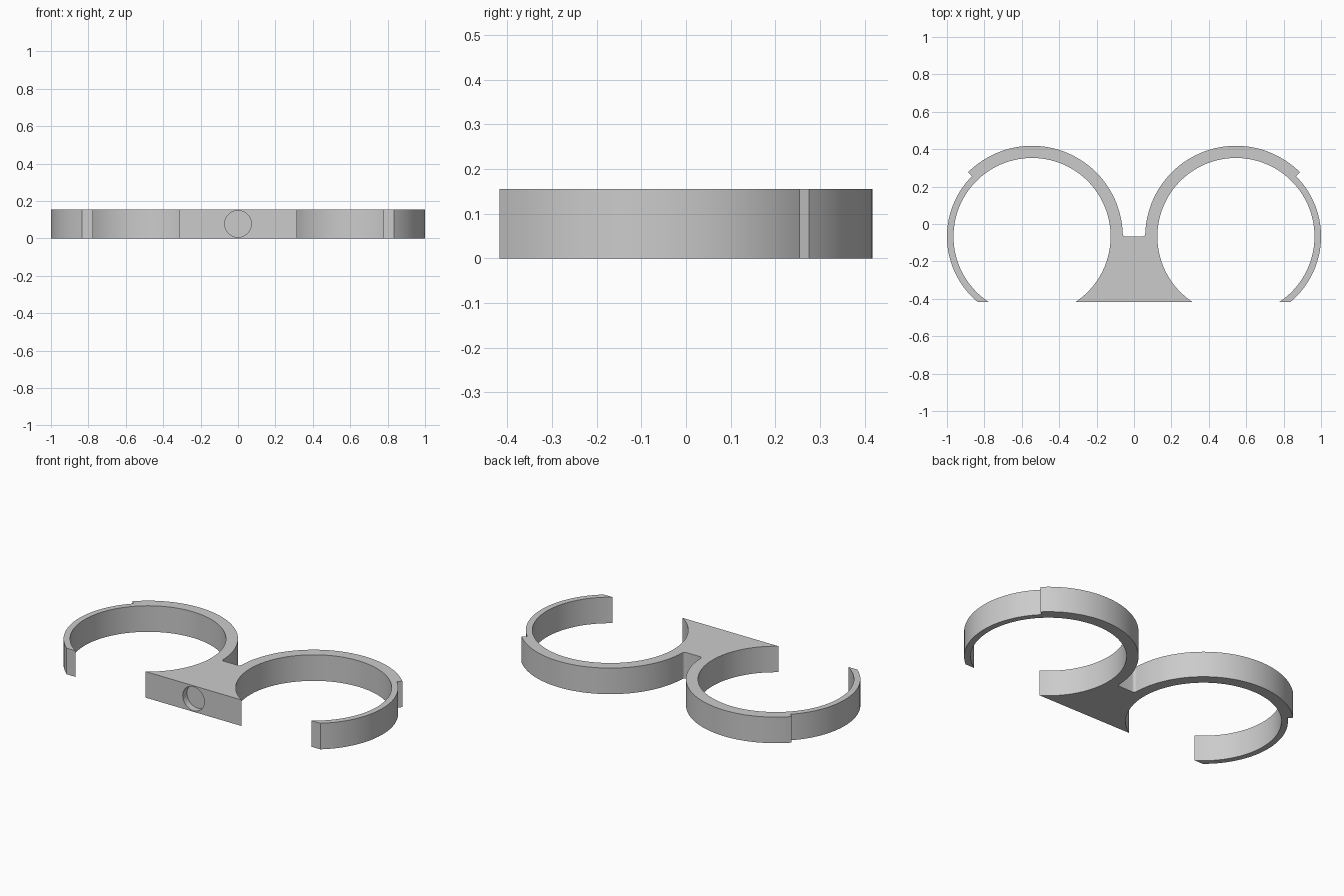
import bpy, bmesh
from math import cos, sin, asin, pi, radians

if "Cube" in bpy.data.objects:
    bpy.data.objects.remove(bpy.data.objects["Cube"])

CX, CY = 0.545, -0.067           # ring centre
R_IN, R_THIN, R_THICK = 0.42, 0.455, 0.485
FRONT, HEIGHT = -0.418, 0.155


def arc(cx, cy, r, a0, a1, n):
    return [(cx + r * cos(a0 + (a1 - a0) * i / n),
             cy + r * sin(a0 + (a1 - a0) * i / n)) for i in range(n + 1)]


def cut_angle(r):
    # angle at which a ring radius meets the flat front plane
    return asin((FRONT - CY) / r)


# right half outline: bridge fillet, thick band, thin band, inner bore
half = arc(CX - R_THICK - 0.015, CY + 0.015, 0.015, -pi / 2, 0, 6)
half += arc(CX, CY, R_THICK, radians(177), radians(45), 56)
half += arc(CX, CY, R_THIN, radians(45), cut_angle(R_THIN), 40)
half += arc(CX, CY, R_IN, cut_angle(R_IN), pi - cut_angle(R_IN), 120)
outline = half + [(-x, y) for x, y in reversed(half)]

# double clip body, extruded from the mirrored outline
bm = bmesh.new()
face = bm.faces.new([bm.verts.new((x, y, 0)) for x, y in outline])
ext = bmesh.ops.extrude_face_region(bm, geom=[face])
top = [g for g in ext["geom"] if isinstance(g, bmesh.types.BMVert)]
bmesh.ops.translate(bm, verts=top, vec=(0, 0, HEIGHT))
bmesh.ops.recalc_face_normals(bm, faces=bm.faces)
mesh = bpy.data.meshes.new("double_clip")
bm.to_mesh(mesh)
bm.free()
clip = bpy.data.objects.new("double_clip", mesh)
bpy.context.collection.objects.link(clip)

# shallow round pocket in the front face
bpy.ops.mesh.primitive_cylinder_add(vertices=64, radius=0.071, depth=0.08,
                                    location=(0, FRONT, HEIGHT / 2),
                                    rotation=(pi / 2, 0, 0))
cutter = bpy.context.object
cutter.name = "pocket_cutter"
cutter.hide_render = True

bpy.ops.object.select_all(action='DESELECT')
clip.select_set(True)
bpy.context.view_layer.objects.active = clip
mod = clip.modifiers.new("pocket", 'BOOLEAN')
mod.operation = 'DIFFERENCE'
mod.solver = 'EXACT'
mod.object = cutter
bpy.ops.object.modifier_apply(modifier=mod.name)
bpy.data.objects.remove(cutter, do_unlink=True)
bpy.ops.object.shade_smooth_by_angle(angle=radians(25))
